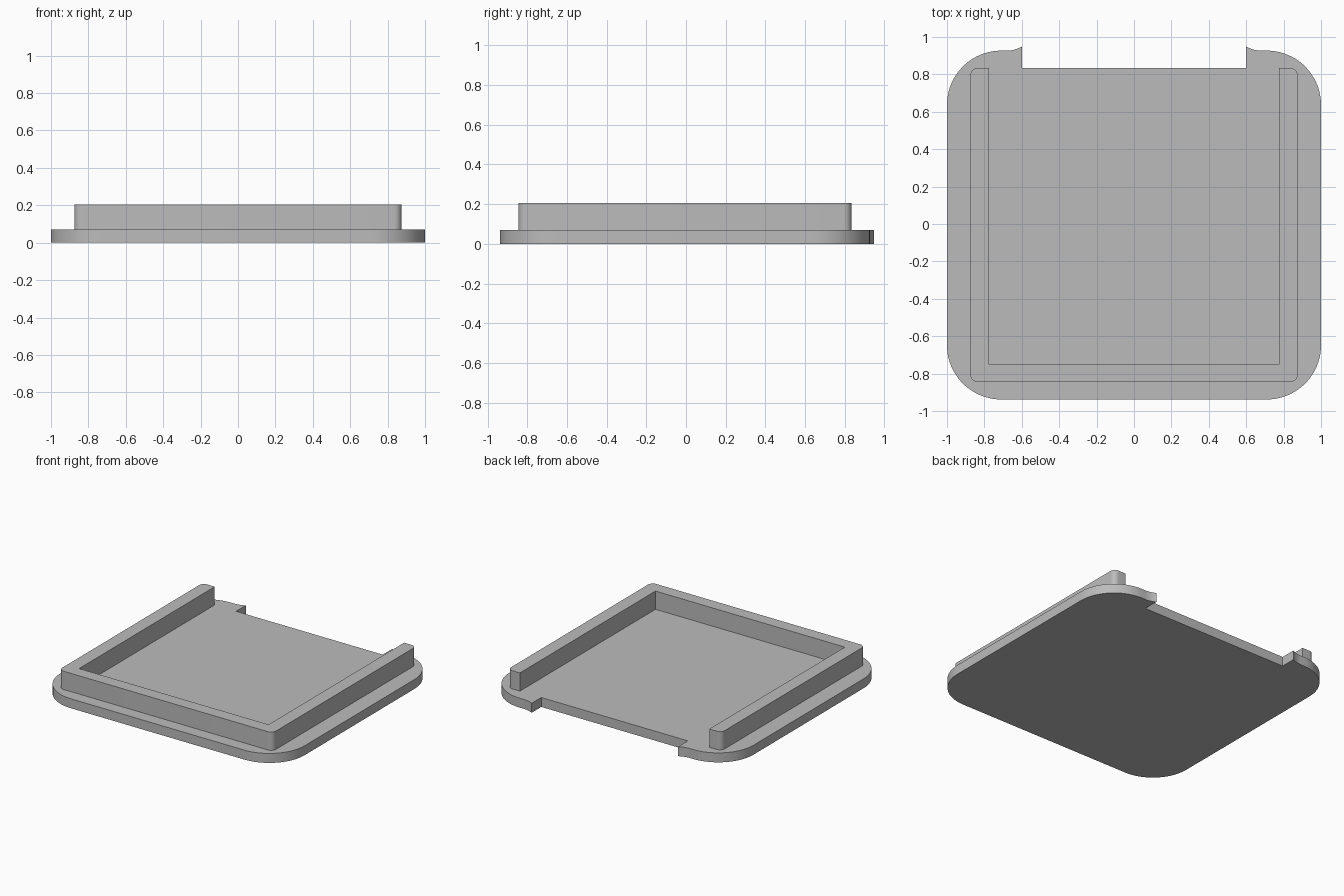
import bpy
import bmesh
from math import sin, cos, radians

default_cube = bpy.data.objects.get("Cube")
if default_cube:
    bpy.data.objects.remove(default_cube)

PLATE_TOP, RIM_TOP = 0.07, 0.205
BACK = 0.835      # notch edge and rim ends

grey = bpy.data.materials.new("plain_grey")
grey.use_nodes = True
colour = (0.5, 0.5, 0.5, 1)
grey.diffuse_color = colour
grey.node_tree.nodes["Principled BSDF"].inputs["Base Color"].default_value = colour


def arc(cx, cy, r, start, end, steps):
    """Points along a circular arc, angles in degrees."""
    angles = [radians(start + (end - start) * i / steps) for i in range(steps + 1)]
    return [(cx + r * cos(a), cy + r * sin(a)) for a in angles]


def mirrored(half):
    """Close a right-hand outline with its mirror image in x."""
    return half + [(-x, y) for x, y in reversed(half)]


def extrude_outline(name, outline, bottom, top):
    bm = bmesh.new()
    face = bm.faces.new([bm.verts.new((x, y, bottom)) for x, y in outline])
    result = bmesh.ops.extrude_face_region(bm, geom=[face], use_keep_orig=True)
    moved = [v for v in result["geom"] if isinstance(v, bmesh.types.BMVert)]
    bmesh.ops.translate(bm, vec=(0, 0, top - bottom), verts=moved)
    bmesh.ops.recalc_face_normals(bm, faces=bm.faces)
    mesh = bpy.data.meshes.new(name)
    bm.to_mesh(mesh)
    bm.free()
    mesh.materials.append(grey)
    obj = bpy.data.objects.new(name, mesh)
    bpy.context.collection.objects.link(obj)
    bpy.ops.object.select_all(action="DESELECT")
    obj.select_set(True)
    bpy.context.view_layer.objects.active = obj
    bpy.ops.object.shade_smooth_by_angle(angle=radians(30))
    return obj


# Base plate: round corners, flared lips beside the back notch
plate_half = arc(0.71, -0.648, 0.29, -90, 0, 20)
plate_half += arc(0.71, 0.637, 0.29, 0, 90, 20)
plate_half += arc(0.68, 1.087, 0.16, 270, 240, 6)
plate_half += [(0.6, BACK)]
extrude_outline("base_plate", mirrored(plate_half), 0, PLATE_TOP)

# Raised rim: three-sided wall, open at the back
rim_half = arc(0.835, -0.805, 0.04, -90, 0, 8)
rim_half += arc(0.835, BACK - 0.04, 0.04, 0, 90, 8)
rim_half += [(0.775, BACK), (0.775, -0.75)]
extrude_outline("raised_rim", mirrored(rim_half), PLATE_TOP - 0.005, RIM_TOP)
